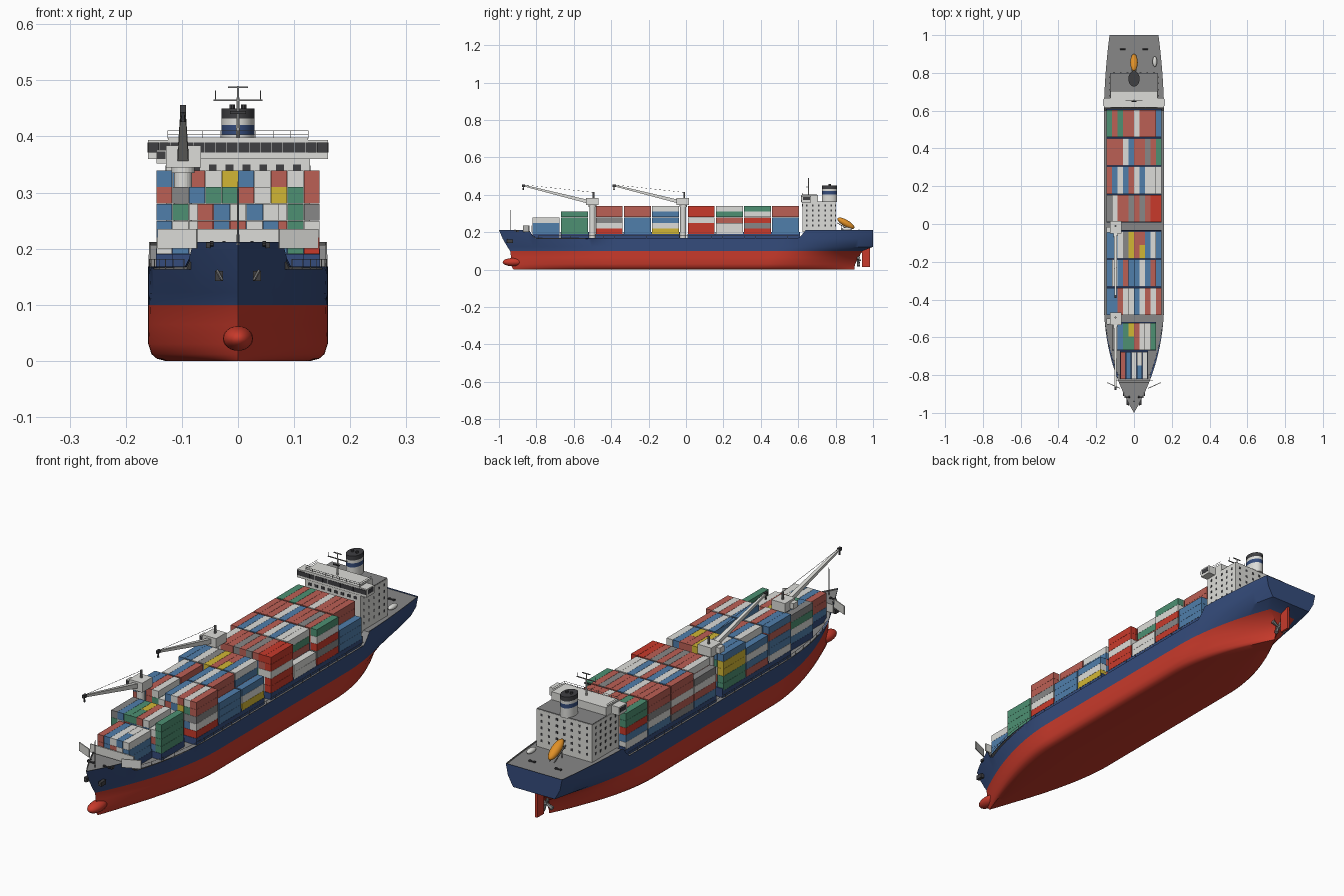
import bpy, bmesh, math, random
from mathutils import Matrix, Vector

if "Cube" in bpy.data.objects:
    bpy.data.objects.remove(bpy.data.objects["Cube"])
rng = random.Random(4)

# Palette
COLOURS = {"white": (.72, .72, .69), "navy": (.035, .072, .2), "red": (.58, .042, .024),
           "grey": (.245, .245, .245), "dark": (.05, .05, .055), "orange": (.75, .28, .02),
           "green": (.075, .28, .17), "salmon": (.5, .115, .09), "blue": (.08, .21, .41),
           "yellow": (.64, .47, .035)}
NAMES = list(COLOURS)
MATS = []
for name, rgb in COLOURS.items():
    m = bpy.data.materials.new(name + "_paint")
    m.use_nodes = True
    m.diffuse_color = (*rgb, 1)
    bsdf = m.node_tree.nodes["Principled BSDF"]
    bsdf.inputs["Base Color"].default_value = (*rgb, 1)
    bsdf.inputs["Roughness"].default_value = .7
    MATS.append(m)


def paint(verts, colour):
    for f in {f for v in verts for f in v.link_faces}:
        f.material_index = NAMES.index(colour)


def box(bm, lo, hi, colour, turn=0):
    lo, hi = Vector(lo), Vector(hi)
    mat = Matrix.Translation((lo + hi) / 2) @ Matrix.Rotation(turn, 4, "Z") @ Matrix.Diagonal((*(hi - lo), 1))
    paint(bmesh.ops.create_cube(bm, size=1, matrix=mat)["verts"], colour)


def rod(bm, p, q, r, colour, r2=None, n=6):
    p, q = Vector(p), Vector(q)
    rot = (q - p).to_track_quat("Z", "Y").to_matrix().to_4x4() @ Matrix.Rotation(math.pi / n, 4, "Z")
    mat = Matrix.Translation((p + q) / 2) @ rot
    paint(bmesh.ops.create_cone(bm, cap_ends=True, segments=n, radius1=r, radius2=r if r2 is None else r2,
                                depth=(q - p).length, matrix=mat)["verts"], colour)


def ball(bm, c, size, colour, tilt=0):
    mat = Matrix.Translation(c) @ Matrix.Rotation(tilt, 4, "X") @ Matrix.Diagonal((*size, 1))
    paint(bmesh.ops.create_uvsphere(bm, u_segments=20, v_segments=12, radius=1, matrix=mat)["verts"], colour)


def finish(name, bm, smooth=False):
    me = bpy.data.meshes.new(name)
    bm.to_mesh(me)
    bm.free()
    for m in MATS:
        me.materials.append(m)
    ob = bpy.data.objects.new(name, me)
    bpy.context.collection.objects.link(ob)
    if smooth:
        bpy.ops.object.select_all(action="DESELECT")
        ob.select_set(True)
        bpy.context.view_layer.objects.active = ob
        bpy.ops.object.shade_smooth_by_angle(angle=math.radians(35))


# Hull waterlines: height, bow y, stern y, bow length, bow fullness, stern start, stern width, bilge
LEVELS = [(0, -.92, .9, .56, 1.6, .42, 0, .81), (.004, -.925, .9, .56, 1.6, .42, 0, .905),
          (.012, -.93, .9, .56, 1.6, .42, 0, .963), (.03, -.935, .905, .56, 1.65, .44, .02, 1),
          (.065, -.935, .92, .57, 1.75, .46, .08, 1), (.1, -.94, .945, .58, 1.85, .48, .4, 1),
          (.122, -.955, 1, .59, 1.95, .5, .6, 1), (.165, -.98, 1, .61, 2.15, .53, .75, 1),
          (None, -1, 1, .62, 2.3, .55, .81, 1)]


def clamp(t):
    return min(1, max(0, t))


def top_z(y):
    return .168 + .044 * max(clamp((-.81 - y) / .03), clamp((y - .605) / .035))


def half_width(y, level):
    _, yb, ys, length, power, start, end, bilge = level
    bow = 1 - (1 - clamp((y - yb) / length)) ** power
    stern = 1 - (1 - end) * clamp((y - start) / (ys - start)) ** 1.9
    return .16 * bow * stern * bilge


def section(u):
    pts = [(0, LEVELS[0][1] + u * (LEVELS[0][2] - LEVELS[0][1]), 0)]
    for lv in LEVELS:
        y = lv[1] + u * (lv[2] - lv[1])
        pts.append((half_width(y, lv), y, top_z(y) if lv[0] is None else lv[0]))
    w, y, z = pts[-1]
    inner = max(0, w - .003)
    return pts + [(inner, y, z), (inner, y, z - .005), (0, y, z - .005)]


bm = bmesh.new()
rows = [[bm.verts.new(p) for p in section(i / 100)] for i in range(101)]
count = len(LEVELS)
for a, b in zip(rows, rows[1:]):
    for j in range(len(a) - 1):
        f = bm.faces.new((a[j], a[j + 1], b[j + 1], b[j]))
        z = f.calc_center_median().z
        f.material_index = NAMES.index("grey" if j >= count else "red" if z < .1 else "navy")
last = rows[-1]
mid = [bm.verts.new((0, v.co.y, v.co.z)) for v in last[1:count + 1]]
for j in range(count - 1):
    f = bm.faces.new((last[j + 1], last[j + 2], mid[j + 1], mid[j]))
    f.material_index = NAMES.index("red" if f.calc_center_median().z < .1 else "navy")
bmesh.ops.mirror(bm, geom=bm.verts[:] + bm.edges[:] + bm.faces[:], axis="X", merge_dist=.0001)
bmesh.ops.remove_doubles(bm, verts=bm.verts, dist=.0002)
bmesh.ops.recalc_face_normals(bm, faces=bm.faces)
finish("hull", bm, True)

bm = bmesh.new()
ball(bm, (0, -.925, .04), (.027, .055, .022), "red")
finish("bulbous_bow", bm, True)

# Rudder, propeller, anchors and fairleads
bm = bmesh.new()
box(bm, (-.005, .94, .015), (.005, .985, .115), "red")
finish("rudder", bm)
bm = bmesh.new()
rod(bm, (0, .89, .05), (0, .935, .05), .009, "grey", .004, 12)
for k in range(4):
    a = k * math.pi / 2 + .4
    rod(bm, (0, .92, .05), (.034 * math.cos(a), .922, .05 + .034 * math.sin(a)), .004, "grey", .009)
finish("propeller", bm)
bm = bmesh.new()
for s in (-1, 1):
    x = s * .034
    box(bm, (x - .007, -.955, .142), (x + .007, -.925, .16), "dark")
    rod(bm, (x - s * .006, -.958, .144), (x + s * .004, -.955, .162), .0025, "grey")
    box(bm, (s * .053 - .004, -.91, .201), (s * .053 + .004, -.892, .211), "dark")
finish("anchors", bm)

# Container bays: start y, tiers, top row and second row across (- is empty, lower case is split),
# then the right and left outer stacks from the top down
KEY = dict(W="white", B="blue", S="salmon", R="red", G="green", Y="yellow", N="grey")
SPLIT = dict(g="GY", y="YS", b="BW")
BAYS = [(-.82, 3, "SBWbB", "SBSWB", "SSB", "WBB"), (-.668, 4, "NBGgSW-G", "NWSBWBWG", "NGWB", "GGGG"),
        (-.482, 5, "BBSW-BWSWR", "SNSGWSBYGW", "BSBBW", "SSNWR"),
        (-.332, 5, "BWBS-BWBSB", "WBSWBNWSSB", "BWBS", "BBB"),
        (-.182, 5, "BBWNYSyBWB", "YGWBSWBSBW", "BYYGG", "BWY"),
        (.01, 5, "NWSSNSNSRR", "WSBWSGWBSR", "NWSB", "RRWRR"),
        (.16, 5, "SBWBSWBWWW", "SWBSWNBSGW", "SSWSN", "WW"),
        (.31, 5, "SSSWBSSNSG", "SBWSNWBSRW", "SSNWB", "GWRNR"),
        (.46, 5, "GSGSSWSSSB", "GSWBSNSWSB", "GGRBW", "BBB")]
LENGTH, PITCH, TIER, BASE = .144, .0292, .03, .19
for i, (y, tiers, tops, seconds, right, left) in enumerate(BAYS):
    bm = bmesh.new()
    half = len(tops) * PITCH / 2
    for c, (top, second) in enumerate(zip(tops, seconds)):
        x = -half + c * PITCH
        inner = top.strip("-") + second + "".join(rng.choice("WWBBSSRGN") for _ in range(tiers - 2))
        stack = right if c == 0 else left if c == len(tops) - 1 else inner
        for t, key in enumerate(reversed(stack)):
            z = BASE + t * TIER
            parts = SPLIT.get(key, key)
            size = LENGTH / len(parts)
            for k, part in enumerate(parts):
                box(bm, (x + .0004, y + k * size, z + .0003),
                    (x + PITCH - .0004, y + (k + 1) * size - .0004, z + TIER - .0003), KEY[part])
    finish(f"container_bay_{i + 1}", bm)
    bm = bmesh.new()
    w = min(half, .148)
    box(bm, (-w, y - .001, .16), (w, y + LENGTH + .001, BASE), "navy")
    box(bm, (-w, y + LENGTH + .001, .16), (w, y + LENGTH + .005, BASE + .01), "navy")
    finish(f"hatch_{i + 1}", bm)

# Deck railings following the hull edge
bm = bmesh.new()
for s in (-1, 1):
    pts = [(s * (half_width(y, LEVELS[-1]) - .002), y, .181) for y in [-.79 + .058 * k for k in range(25)]]
    for p, q in zip(pts, pts[1:]):
        rod(bm, p, q, .0007, "grey", n=4)
        rod(bm, (p[0], p[1], .165), p, .0008, "grey", n=4)
finish("deck_railing", bm)

# Breakwater, foremast and mooring gear
bm = bmesh.new()
box(bm, (-.1, -.829, .2), (.1, -.825, .235), "white")
for s in (-1, 1):
    x = s * .108
    box(bm, (x - .038, -.857, .2), (x + .038, -.853, .235), "white", s * .42)
finish("breakwater", bm)
bm = bmesh.new()
rod(bm, (0, -.94, .2), (0, -.94, .32), .0025, "grey", .0012)
finish("foremast", bm)
bm = bmesh.new()
for x, y in ((.036, -.915), (.06, .925)):
    for s in (-1, 1):
        rod(bm, (s * x - .011, y, .209), (s * x + .011, y, .209), .003, "dark", n=10)
        for d in (-.011, .011):
            rod(bm, (s * x + d - .003, y, .209), (s * x + d + .003, y, .209), .005, "dark", n=10)
finish("mooring_winches", bm)

# Deck cranes
for i, y in enumerate((-.5, -.015)):
    bm = bmesh.new()
    x = -.098
    rod(bm, (x, y, .16), (x, y, .35), .016, "white", n=20)
    rod(bm, (x, y, .335), (x, y, .345), .021, "white", n=20)
    box(bm, (x - .03, y - .035, .345), (x + .032, y + .032, .384), "white")
    box(bm, (x - .047, y - .03, .352), (x - .03, y, .376), "white")
    box(bm, (x - .046, y - .031, .36), (x - .031, y - .029, .373), "dark")
    rod(bm, (x, y + .005, .384), (x, y + .005, .415), .005, "grey", n=8)
    tip = (x, y - .37, .45)
    rod(bm, (x, y - .03, .365), tip, .0135, "white", .006, 4)
    rod(bm, (x, y + .005, .413), (x, tip[1], .454), .0007, "dark", n=4)
    box(bm, (x - .005, tip[1] - .008, .443), (x + .005, tip[1] + .01, .456), "dark")
    rod(bm, (x, tip[1], .426), (x, tip[1], .445), .005, "dark", .002)
    finish(f"deck_crane_{i + 1}", bm)

# Accommodation block and bridge with window plates
bm = bmesh.new()
box(bm, (-.128, .622, .2), (.128, .8, .362), "white")
box(bm, (-.127, .7, .362), (.127, .799, .365), "grey")
box(bm, (-.16, .618, .36), (.16, .668, .394), "white")
box(bm, (-.125, .616, .362), (.125, .705, .398), "white")
for k in range(16):
    x = -.15 + k * .02
    box(bm, (x - .0095, .615, .371), (x + .0095, .619, .389), "dark")
for s in (-1, 1):
    box(bm, (s * .16 - .001, .625, .371), (s * .16 + .001, .662, .389), "dark")
for row in range(5):
    z = .23 + row * .027
    for k in range(5):
        y = .645 + k * .033
        for s in (-1, 1):
            box(bm, (s * .128 - .001, y - .004, z), (s * .128 + .001, y + .004, z + .01), "dark")
    for k in range(7):
        x = -.105 + k * .035
        box(bm, (x - .005, .799, z), (x + .005, .801, z + .01), "dark")
for k in range(8):
    x = -.105 + k * .03
    box(bm, (x - .007, .621, .338), (x + .007, .623, .35), "dark")
finish("accommodation", bm)
bm = bmesh.new()
for z in (.403, .41):
    rod(bm, (-.125, .622, z), (.125, .622, z), .0007, "grey", n=4)
    for s in (-1, 1):
        rod(bm, (s * .125, .622, z), (s * .125, .7, z), .0007, "grey", n=4)
for k in range(9):
    x = -.125 + k * .03125
    rod(bm, (x, .622, .396), (x, .622, .41), .0007, "grey", n=4)
finish("roof_railing", bm)

# Funnel in painted bands
bm = bmesh.new()
BANDS = [(.362, .403, "white"), (.403, .42, "navy"), (.42, .432, "white"), (.432, .45, "dark")]
for lo, hi, col in BANDS:
    rod(bm, (0, 0, lo), (0, 0, hi), .03, col, n=28)
for s in (-1, 1):
    rod(bm, (s * .01, 0, .45), (s * .01, 0, .457), .005, "dark", n=10)
bmesh.ops.transform(bm, matrix=Matrix.Translation((0, .768, 0)) @ Matrix.Diagonal((1, 1.35, 1, 1)), verts=bm.verts)
finish("funnel", bm, True)

# Radar mast
bm = bmesh.new()
rod(bm, (0, .655, .39), (0, .655, .49), .004, "white", .002, 8)
for w, z in ((.044, .464), (.018, .487)):
    box(bm, (-w, .653, z - .001), (w, .657, z + .002), "grey")
for s in (-1, 1):
    rod(bm, (s * .04, .655, .464), (s * .04, .655, .482), .0009, "grey", n=4)
box(bm, (-.014, .645, .44), (.014, .65, .445), "dark")
finish("radar_mast", bm)

# Stern lifeboat on its ramp, and rescue boat
bm = bmesh.new()
ball(bm, (0, .855, .248), (.02, .052, .018), "orange", -.53)
finish("lifeboat", bm, True)
bm = bmesh.new()
for s in (-1, 1):
    rod(bm, (s * .011, .808, .25), (s * .011, .895, .2), .0025, "grey", n=4)
    rod(bm, (s * .011, .83, .2), (s * .011, .83, .238), .002, "grey", n=4)
finish("lifeboat_ramp", bm)
bm = bmesh.new()
ball(bm, (.11, .86, .217), (.012, .028, .01), "white")
finish("rescue_boat", bm, True)
